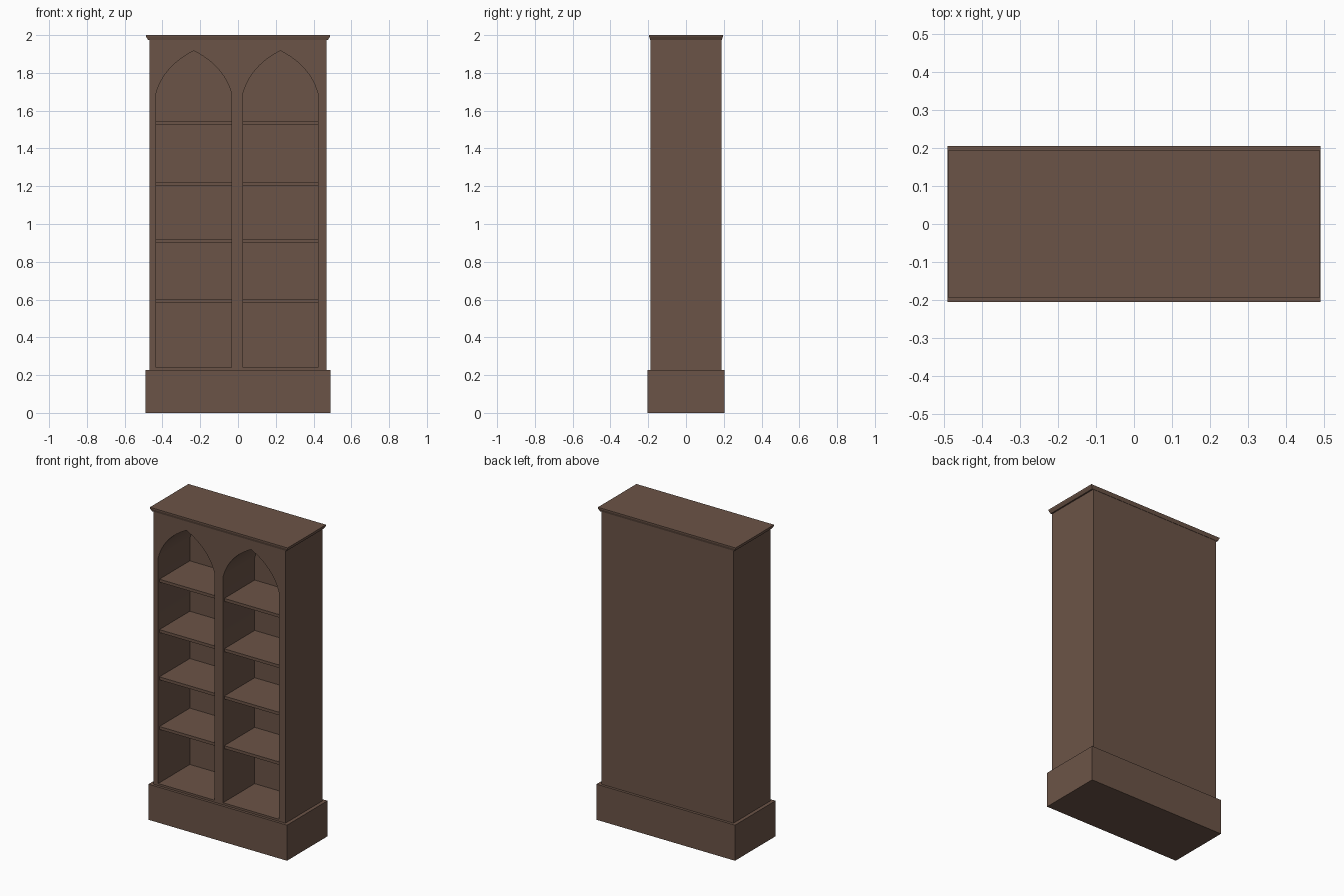
import bpy, bmesh

if "Cube" in bpy.data.objects:
    bpy.data.objects.remove(bpy.data.objects["Cube"])

wood = bpy.data.materials.new("brown_wood")
wood.diffuse_color = (0.148, 0.088, 0.063, 1)
wood.use_nodes = True
wood.node_tree.nodes["Principled BSDF"].inputs["Base Color"].default_value = wood.diffuse_color


def finish(name, bm):
    bmesh.ops.recalc_face_normals(bm, faces=bm.faces)
    me = bpy.data.meshes.new(name)
    bm.to_mesh(me)
    bm.free()
    me.materials.append(wood)
    ob = bpy.data.objects.new(name, me)
    bpy.context.collection.objects.link(ob)
    return ob


def prism(name, profile, offset):
    """Extrude a closed loop of points along an offset vector."""
    bm = bmesh.new()
    face = bm.faces.new([bm.verts.new(p) for p in profile])
    new = bmesh.ops.extrude_face_region(bm, geom=[face])["geom"]
    bmesh.ops.translate(bm, vec=offset, verts=[v for v in new if isinstance(v, bmesh.types.BMVert)])
    return finish(name, bm)


def box(name, x0, x1, y0, y1, z0, z1):
    return prism(name, [(x0, y0, z0), (x1, y0, z0), (x1, y1, z0), (x0, y1, z0)], (0, 0, z1 - z0))


def arch_profile(x0, x1, y, z0, spring, apex, steps=12):
    """Pointed arch opening, each side a quadratic curve."""
    half, rise, mid = (x1 - x0) / 2, apex - spring, (x0 + x1) / 2
    side = []
    for i in range(steps + 1):
        t = i / steps
        dx = 2 * t * (1 - t) * 0.2 * half + t * t * half
        dz = 2 * t * (1 - t) * 0.645 * rise + t * t * rise
        side.append((half - dx, spring + dz))
    pts = [(x0, y, z0), (x1, y, z0)]
    pts += [(mid + d, y, z) for d, z in side]
    pts += [(mid - d, y, z) for d, z in reversed(side[:-1])]
    return pts


FRONT, BACK_WALL = -0.188, 0.132
bays = {"left": (-0.434, -0.034), "right": (0.026, 0.423)}

# Plinth
box("plinth", -0.491, 0.491, -0.205, 0.205, 0, 0.228)

# Carcass with two arched bays cut into it
carcass = box("carcass", -0.468, 0.468, FRONT, 0.188, 0.228, 1.975)
for side, (x0, x1) in bays.items():
    cutter = prism(side + "_bay_cutter", arch_profile(x0, x1, FRONT - 0.05, 0.241, 1.69, 1.917),
                   (0, BACK_WALL - FRONT + 0.05, 0))
    cutter.hide_render = True
    mod = carcass.modifiers.new(side + "_bay", 'BOOLEAN')
    mod.operation, mod.solver, mod.object = 'DIFFERENCE', 'EXACT', cutter
    bpy.context.view_layer.objects.active = carcass
    bpy.ops.object.modifier_apply(modifier=mod.name)
    bpy.data.objects.remove(cutter)

# Smooth arch curves, sharp corners
carcass.select_set(True)
bpy.context.view_layer.objects.active = carcass
bpy.ops.object.shade_smooth_by_angle(angle=0.5)

# Shelves, set slightly behind the front frame
for side, (x0, x1) in bays.items():
    for i, top in enumerate((0.602, 0.920, 1.223, 1.546)):
        box(f"{side}_shelf_{i + 1}", x0, x1, FRONT + 0.012, BACK_WALL, top - 0.019, top)

# Cornice flaring outward to the top
bm = bmesh.new()
rings = []
for x, y, z in ((0.477, 0.190, 1.975), (0.487, 0.195, 1.992), (0.488, 0.195, 2.0)):
    rings.append([bm.verts.new((sx * x, sy * y, z)) for sx, sy in ((-1, -1), (1, -1), (1, 1), (-1, 1))])
for lo, hi in zip(rings, rings[1:]):
    for i in range(4):
        j = (i + 1) % 4
        bm.faces.new((lo[i], lo[j], hi[j], hi[i]))
bm.faces.new(rings[0])
bm.faces.new(rings[-1])
finish("cornice", bm)
